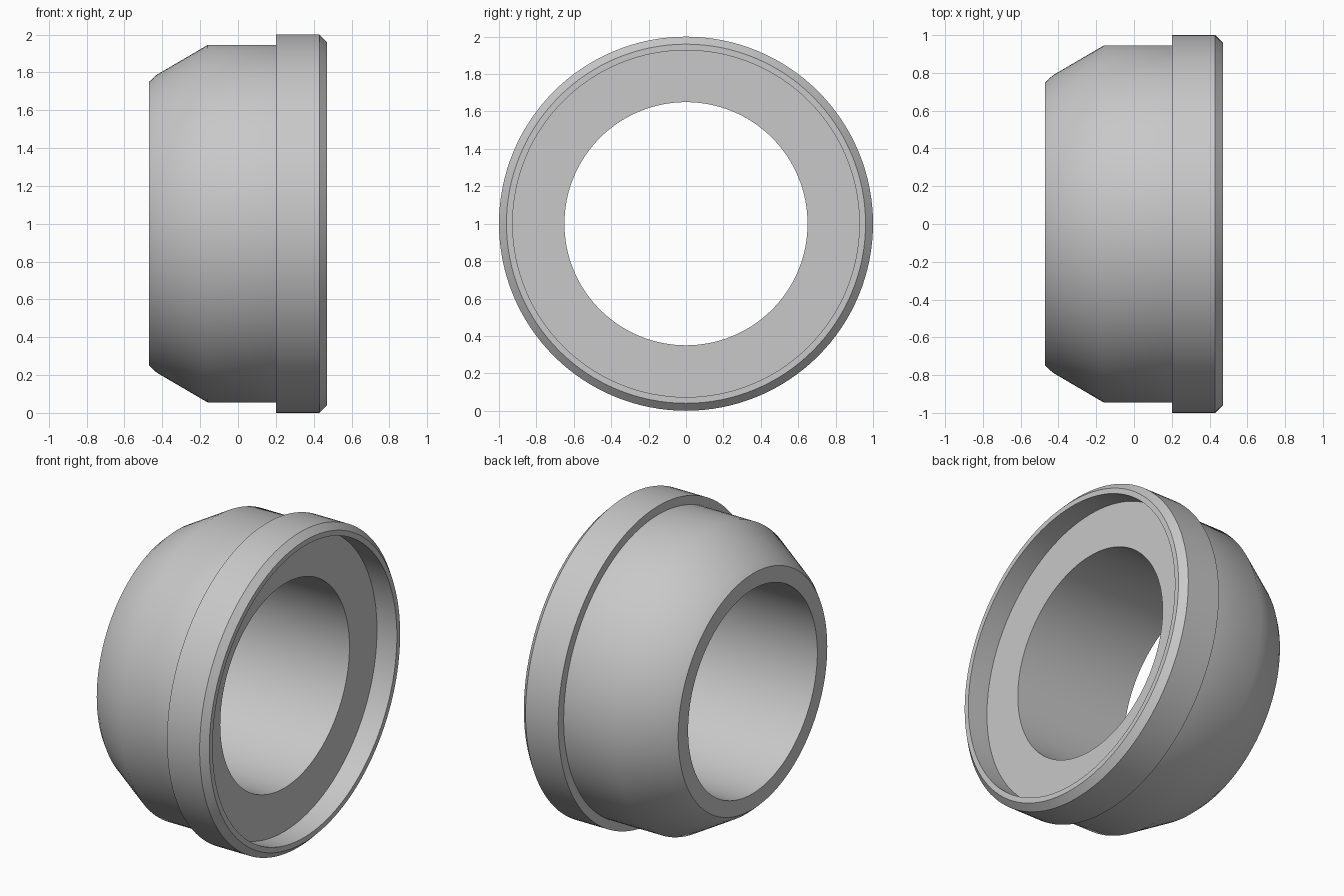
import bpy
import bmesh
from math import radians, tau
from mathutils import Matrix, Vector

cube = bpy.data.objects.get("Cube")
if cube:
    bpy.data.objects.remove(cube, do_unlink=True)

# Grey finish
grey = bpy.data.materials.new("plain grey")
grey.use_nodes = True
colour = (0.58, 0.58, 0.58, 1)
grey.diffuse_color = colour
grey.node_tree.nodes["Principled BSDF"].inputs["Base Color"].default_value = colour

# Closed cross-section as (position along x, radius)
profile = [
    (-0.47, 0.65), (-0.47, 0.75), (-0.43, 0.787),   # bore end and tapered nose
    (-0.16, 0.945), (0.20, 0.945),                  # main body
    (0.20, 1.0), (0.43, 1.0), (0.47, 0.96),         # flange with chamfer
    (0.47, 0.927), (0.33, 0.927), (0.33, 0.65),     # recess and shoulder
]


def revolve(name, points, steps=128):
    """Turn a closed cross-section around the x axis."""
    bm = bmesh.new()
    rings = []
    for i in range(steps):
        turn = Matrix.Rotation(tau * i / steps, 3, 'X')
        rings.append([bm.verts.new(turn @ Vector((x, 0, r))) for x, r in points])
    count = len(points)
    for i, ring in enumerate(rings):
        after = rings[(i + 1) % steps]
        for j in range(count):
            k = (j + 1) % count
            bm.faces.new((ring[j], ring[k], after[k], after[j]))
    bmesh.ops.recalc_face_normals(bm, faces=bm.faces)
    mesh = bpy.data.meshes.new(name)
    bm.to_mesh(mesh)
    bm.free()
    obj = bpy.data.objects.new(name, mesh)
    bpy.context.collection.objects.link(obj)
    return obj


# Flanged ring
ring = revolve("flanged_ring", profile)
ring.location.z = 1
ring.data.materials.append(grey)
bpy.ops.object.select_all(action='DESELECT')
ring.select_set(True)
bpy.context.view_layer.objects.active = ring
bpy.ops.object.shade_smooth_by_angle(angle=radians(31))
